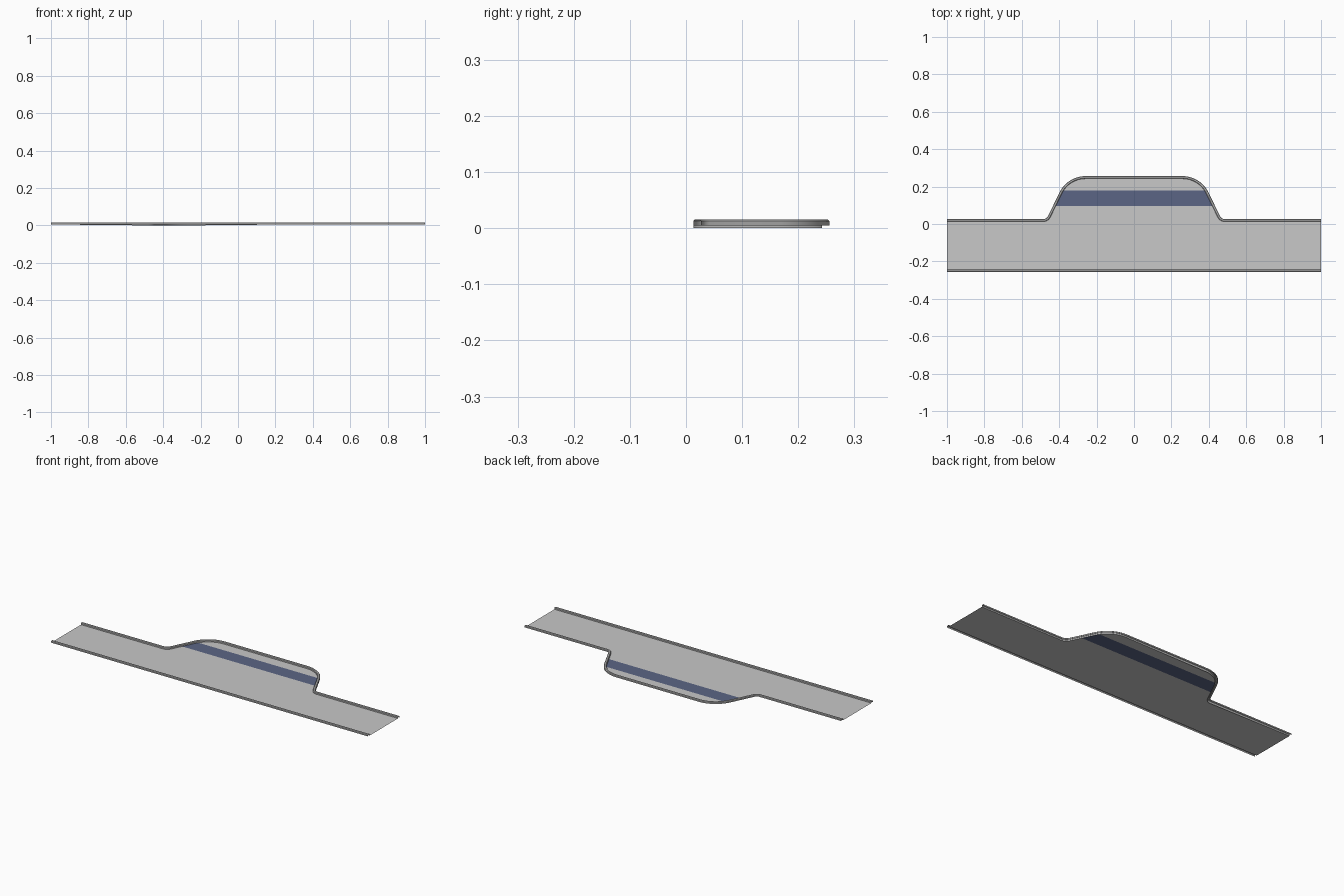
import bpy, math
from mathutils import Vector

if "Cube" in bpy.data.objects:
    bpy.data.objects.remove(bpy.data.objects["Cube"])

W, ZR, ZT, C = 0.014, 0.005, 0.0155, 0.003   # kerb width, road height, kerb top, chamfer
YS, YB, YE = 0.013, 0.242, 0.256             # straight edge, bay edge, outer limit


def mat(name, col):
    m = bpy.data.materials.new(name)
    m.diffuse_color = (*col, 1)
    m.use_nodes = True
    m.node_tree.nodes["Principled BSDF"].inputs["Base Color"].default_value = m.diffuse_color
    return m


road_grey = mat("road grey", (0.58, 0.58, 0.58))
kerb_grey = mat("kerb grey", (0.50, 0.50, 0.50))
lane_blue = mat("lane blue", (0.105, 0.13, 0.235))


def make(name, verts, faces, mats, ids=None, smooth=False):
    me = bpy.data.meshes.new(name)
    me.from_pydata(verts, [], faces)
    for m in mats:
        me.materials.append(m)
    if ids:
        me.polygons.foreach_set("material_index", ids)
    me.update()
    ob = bpy.data.objects.new(name, me)
    bpy.context.collection.objects.link(ob)
    if smooth:
        bpy.ops.object.select_all(action='DESELECT')
        ob.select_set(True)
        bpy.context.view_layer.objects.active = ob
        bpy.ops.object.shade_smooth_by_angle(angle=math.radians(35))
    return ob


# Left half of the lay-by edge: straight, small fillet, slope, large fillet
A = math.radians(64)


def arc(cx, cy, r, a0, a1, n):
    return [(cx + r * math.cos(a0 + (a1 - a0) * i / n),
             cy + r * math.sin(a0 + (a1 - a0) * i / n)) for i in range(n + 1)]


R1, R2 = 0.04, 0.14
xt = -0.347                                   # slope meets bay edge
xb = xt - (YB - YS) / math.tan(A)             # slope meets straight edge
t1, t2 = R1 * math.tan(A / 2), R2 * math.tan(A / 2)
half = [(-1, YS)]
half += arc(xb - t1, YS + R1, R1, -math.pi / 2, -math.pi / 2 + A, 6)
half += arc(xt + t2, YB - R2, R2, math.pi / 2 + A, math.pi / 2, 12)


# Add points where the blue lane begins and ends
def insert_y(pts, y):
    for i in range(len(pts) - 1):
        (x0, y0), (x1, y1) = pts[i], pts[i + 1]
        if y0 < y < y1:
            t = (y - y0) / (y1 - y0)
            return pts[:i + 1] + [(x0 + (x1 - x0) * t, y)] + pts[i + 1:]
    return pts


L0, L1 = 0.095, 0.18
half = insert_y(insert_y(half, L0), L1)

# Road surface with blue lane, built as rows from front to back
rows = [(-1, -YB)] + half
verts, faces, ids = [], [], []
for x, y in rows:
    verts += [(x, y, ZR), (-x, y, ZR)]
for i in range(len(rows) - 1):
    if rows[i + 1][1] - rows[i][1] < 1e-6:
        continue
    faces.append((2 * i, 2 * i + 1, 2 * i + 3, 2 * i + 2))
    mid = (rows[i][1] + rows[i + 1][1]) / 2
    ids.append(1 if L0 < mid < L1 else 0)
make("road_surface", verts, faces, [road_grey, lane_blue], ids)


# Kerb: chamfered section swept along a path, offset to the path's left
def kerb(name, path, skirt=False):
    P = [Vector(p) for p in path]
    verts, faces = [], []
    for i, p in enumerate(P):
        a = (p - P[i - 1]).normalized() if i else None
        b = (P[i + 1] - p).normalized() if i < len(P) - 1 else None
        d = ((a or b) + (b or a)).normalized()
        n = Vector((-d.y, d.x)) / max(d.dot(a or b), 0.5)
        low = 0 if skirt and -0.49 < p.x < -0.255 else ZR
        for o, z in ((0, low), (0, ZT - C), (C, ZT), (W - C, ZT), (W, ZT - C), (W, ZR)):
            q = p + n * o
            verts.append((q.x, q.y, z))
    for i in range(len(P) - 1):
        for k in range(5):
            j = 6 * i + k
            faces.append((j, j + 6, j + 7, j + 1))
    make(name, verts, faces, [kerb_grey], smooth=True)


kerb("bay_kerb", half + [(-x, y) for x, y in reversed(half)], skirt=True)
kerb("straight_kerb", [(1, -YB), (-1, -YB)])
